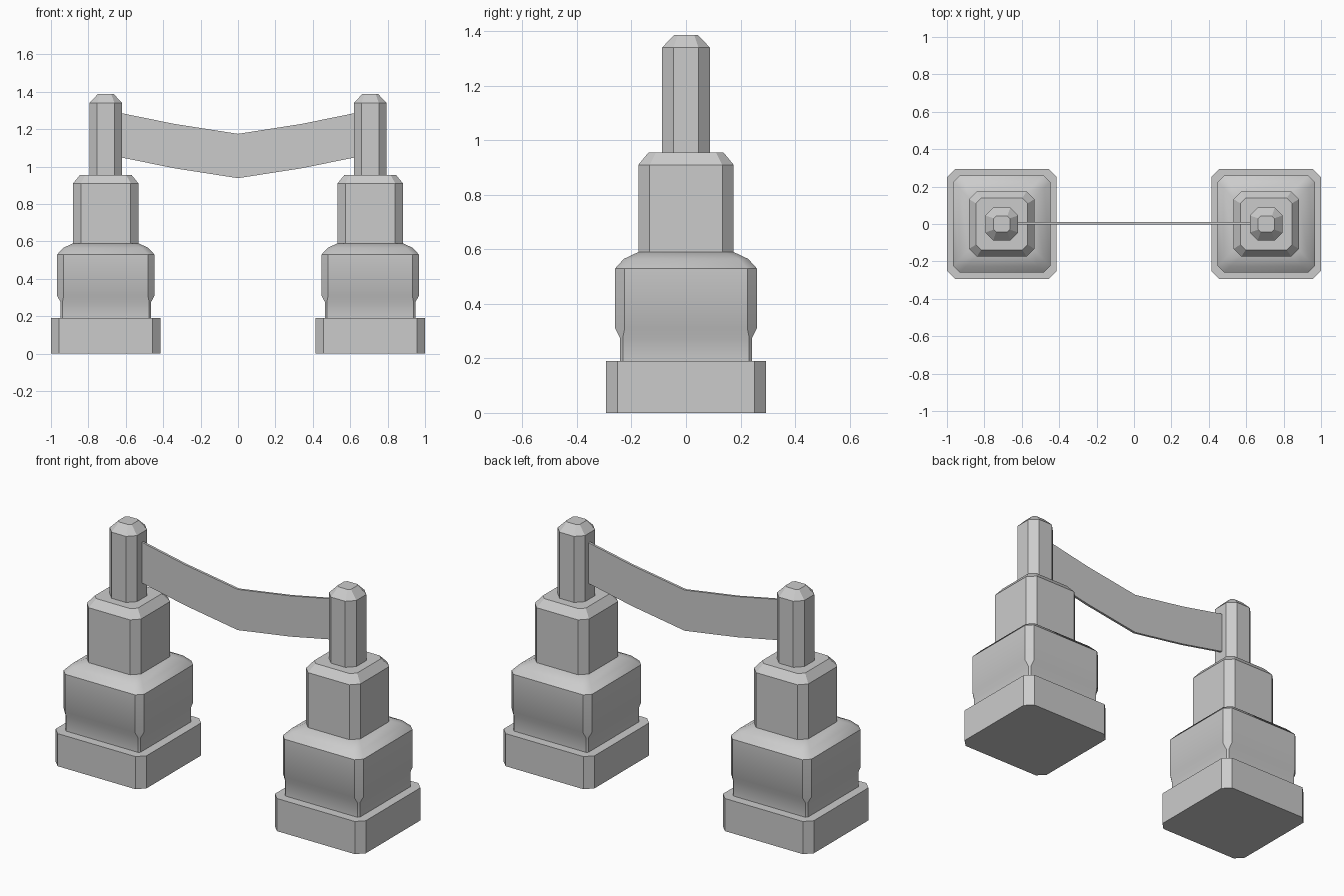
import bpy, bmesh, math

default = bpy.data.objects.get("Cube")
if default:
    bpy.data.objects.remove(default, do_unlink=True)

GREY = (0.6, 0.6, 0.6, 1.0)
stone = bpy.data.materials.new("grey_stone")
stone.use_nodes = True
stone.diffuse_color = GREY
stone.node_tree.nodes["Principled BSDF"].inputs["Base Color"].default_value = GREY

POST_X = 0.707


def finish(name, bm, location, smooth=False):
    bmesh.ops.recalc_face_normals(bm, faces=bm.faces)
    mesh = bpy.data.meshes.new(name)
    bm.to_mesh(mesh)
    bm.free()
    mesh.materials.append(stone)
    obj = bpy.data.objects.new(name, mesh)
    obj.location = location
    bpy.context.collection.objects.link(obj)
    if smooth:
        bpy.ops.object.select_all(action='DESELECT')
        obj.select_set(True)
        bpy.context.view_layer.objects.active = obj
        bpy.ops.object.shade_smooth_by_angle(angle=math.radians(32))
    return obj


def chamfered_ring(bm, half, cut, z):
    """Square ring with its four corners cut off."""
    inner = half - cut
    ring = []
    for quarter in range(4):
        c, s = round(math.cos(quarter * math.pi / 2)), round(math.sin(quarter * math.pi / 2))
        for x, y in ((half, -inner), (half, inner)):
            ring.append(bm.verts.new((x * c - y * s, x * s + y * c, z)))
    return ring


def tier(name, profile, x, smooth=False):
    """Loft chamfered squares given as (half width, corner cut, height)."""
    bm = bmesh.new()
    rings = [chamfered_ring(bm, *level) for level in profile]
    for low, high in zip(rings, rings[1:]):
        for i in range(8):
            j = (i + 1) % 8
            bm.faces.new((low[i], low[j], high[j], high[i]))
    bm.faces.new(rings[0][::-1])
    bm.faces.new(rings[-1])
    return finish(name, bm, (x, 0, 0), smooth)


# Stacked tiers of each bollard, from the ground up
TIERS = {
    "plinth": [(0.293, 0.042, 0), (0.293, 0.042, 0.19)],
    "pedestal": [(0.242, 0.010, 0.19), (0.242, 0.010, 0.275), (0.26, 0.035, 0.31),
                 (0.26, 0.035, 0.53), (0.228, 0.035, 0.565), (0.175, 0.035, 0.59)],
    "block": [(0.175, 0.042, 0.59), (0.175, 0.042, 0.91), (0.138, 0.028, 0.955)],
    "post": [(0.088, 0.042, 0.955), (0.088, 0.042, 1.34), (0.043, 0.013, 1.387)],
}
for side, sign in (("left", 1), ("right", -1)):
    for part, profile in TIERS.items():
        tier(f"{side}_{part}", profile, sign * POST_X, smooth=(part == "pedestal"))

# Thin sagging band between the posts
half_path = [(0.65, 1.291), (0.34, 1.228)]
path = [(-x, z) for x, z in half_path] + [(0, 1.175)] + half_path[::-1]
DROP, THICK = 0.237, 0.014
bm = bmesh.new()
top = [bm.verts.new((x, -THICK / 2, z)) for x, z in path]
bottom = [bm.verts.new((x, -THICK / 2, z - DROP)) for x, z in path]
strips = [bm.faces.new((bottom[i], bottom[i + 1], top[i + 1], top[i])) for i in range(len(path) - 1)]
extruded = bmesh.ops.extrude_face_region(bm, geom=strips, use_keep_orig=True)
moved = [g for g in extruded["geom"] if isinstance(g, bmesh.types.BMVert)]
bmesh.ops.translate(bm, verts=moved, vec=(0, THICK, 0))
finish("hanging_band", bm, (0, 0.005, 0))
